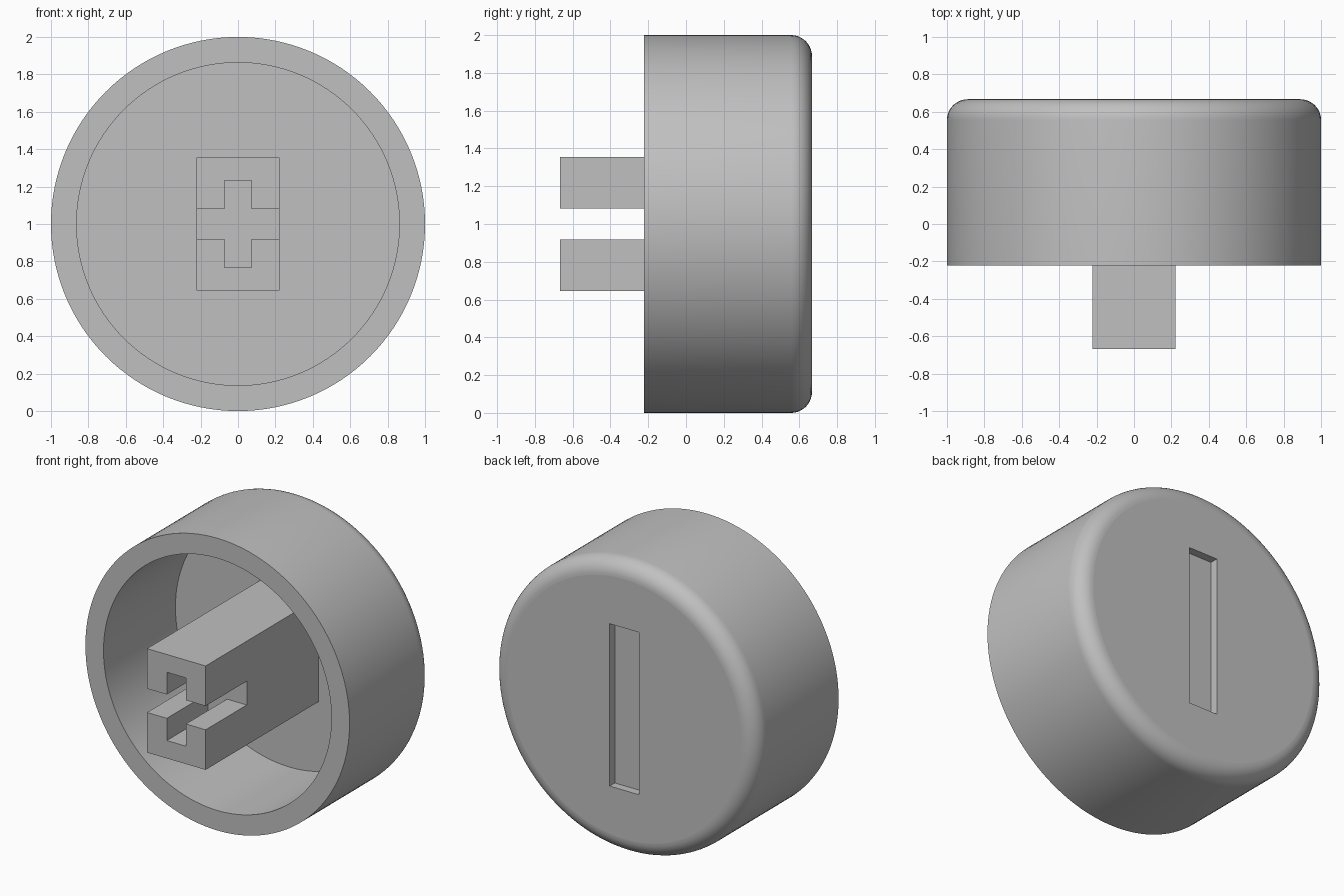
import bpy, bmesh
from math import pi, sin, cos, radians
from mathutils import Vector

cube = bpy.data.objects.get("Cube")
if cube:
    bpy.data.objects.remove(cube, do_unlink=True)

# Main dimensions
CENTRE_Z = 1.0
RADIUS, BORE = 1.0, 0.863
RIM_Y, FACE_Y = -0.222, 0.667
FILLET = 0.111
FLOOR_Y = FACE_Y - FILLET
TIP_Y = -FACE_Y
SEGMENTS = 128

grey = bpy.data.materials.new("plain grey")
grey.use_nodes = True
grey.diffuse_color = (0.53, 0.53, 0.53, 1)
grey.node_tree.nodes["Principled BSDF"].inputs["Base Color"].default_value = grey.diffuse_color


def finish(name, bm):
    bmesh.ops.recalc_face_normals(bm, faces=bm.faces)
    mesh = bpy.data.meshes.new(name)
    bm.to_mesh(mesh)
    bm.free()
    mesh.materials.append(grey)
    obj = bpy.data.objects.new(name, mesh)
    bpy.context.collection.objects.link(obj)
    return obj


def box(name, width, height, y0, y1):
    """Box centred on the knob axis, spanning y0 to y1."""
    bm = bmesh.new()
    bmesh.ops.create_cube(bm, size=1)
    bmesh.ops.scale(bm, vec=(width, y1 - y0, height), verts=bm.verts)
    bmesh.ops.translate(bm, vec=(0, (y0 + y1) / 2, CENTRE_Z), verts=bm.verts)
    return finish(name, bm)


def lathe(name, profile):
    """Turn (radius, y) points about the y axis and cap both ends."""
    bm = bmesh.new()
    rings = []
    for r, y in profile:
        angles = [2 * pi * i / SEGMENTS for i in range(SEGMENTS)]
        rings.append([bm.verts.new((r * cos(a), y, CENTRE_Z + r * sin(a))) for a in angles])
    for a, b in zip(rings, rings[1:]):
        for i in range(SEGMENTS):
            j = (i + 1) % SEGMENTS
            bm.faces.new((a[i], a[j], b[j], b[i]))
    bm.faces.new(rings[0])
    bm.faces.new(rings[-1])
    return finish(name, bm)


def cut(obj, cutter):
    """Subtract the cutter, then discard it."""
    cutter.hide_render = True
    mod = obj.modifiers.new("cut", 'BOOLEAN')
    mod.operation, mod.solver, mod.object = 'DIFFERENCE', 'EXACT', cutter
    bpy.ops.object.select_all(action='DESELECT')
    bpy.context.view_layer.objects.active = obj
    obj.select_set(True)
    bpy.ops.object.modifier_apply(modifier=mod.name)
    bpy.data.objects.remove(cutter, do_unlink=True)


# Hollow round cap with a filleted back edge
steps = 10
fillet = [(RADIUS - FILLET + FILLET * cos(t), FLOOR_Y + FILLET * sin(t))
          for t in (pi / 2 * i / steps for i in range(steps + 1))]
cap = lathe("knob_cap", [(BORE, FLOOR_Y), (BORE, RIM_Y), (RADIUS, RIM_Y)] + fillet)

# Shallow indicator groove in the back face
cut(cap, box("groove_cutter", 0.222, 1.111, FACE_Y - 0.056, FACE_Y + 0.1))

# Rectangular stem with a cross-shaped socket at its tip
stem = box("stem", 0.444, 0.711, TIP_Y, FLOOR_Y)
cut(stem, box("wide_slot_cutter", 0.6, 0.163, TIP_Y - 0.1, RIM_Y))
cut(stem, box("tall_slot_cutter", 0.144, 0.467, TIP_Y - 0.1, RIM_Y))

# Smooth the turned walls, keep the flat ends flat
bpy.ops.object.select_all(action='DESELECT')
bpy.context.view_layer.objects.active = cap
cap.select_set(True)
bpy.ops.object.shade_smooth_by_angle(angle=radians(30))
for face in cap.data.polygons:
    if abs(face.normal.dot(Vector((0, 1, 0)))) > 0.999:
        face.use_smooth = False
